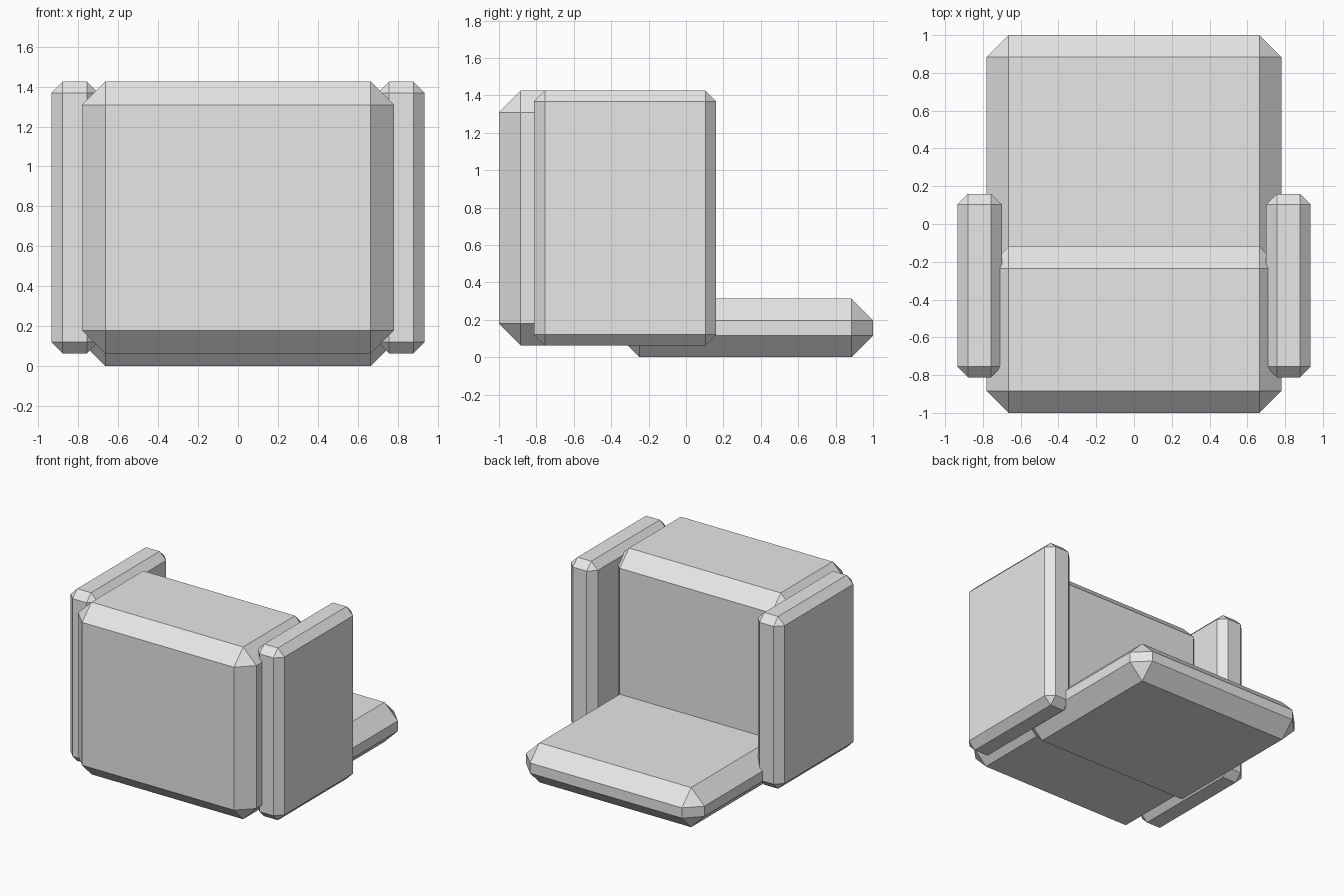
import bpy

if "Cube" in bpy.data.objects:
    bpy.data.objects.remove(bpy.data.objects["Cube"], do_unlink=True)

# Single plain upholstery colour
grey = bpy.data.materials.new("light_grey")
grey.use_nodes = True
colour = (0.8, 0.8, 0.8, 1)
grey.diffuse_color = colour
grey.node_tree.nodes["Principled BSDF"].inputs["Base Color"].default_value = colour


def chamfered_box(name, low, high, chamfer):
    """Box between two corners with a flat chamfer along every edge."""
    centre = [(a + b) / 2 for a, b in zip(low, high)]
    bpy.ops.mesh.primitive_cube_add(size=1, location=centre)
    box = bpy.context.object
    box.name = name
    box.scale = [b - a for a, b in zip(low, high)]
    bpy.ops.object.transform_apply(location=True, rotation=False, scale=True)
    box.data.materials.append(grey)
    bevel = box.modifiers.new("chamfer", 'BEVEL')
    bevel.width = chamfer
    bevel.segments = 1
    bevel.limit_method = 'NONE'
    return box


# Thick backrest and low seat cushion
chamfered_box("backrest", (-0.78, -1, 0.063), (0.78, -0.12, 1.425), 0.116)
chamfered_box("seat", (-0.78, -0.365, 0), (0.78, 1, 0.313), 0.116)

# Pair of arm panels, mirrored across the centre
arms = chamfered_box("armrests", (0.7, -0.812, 0.063), (0.935, 0.16, 1.425), 0.057)
arms.modifiers.new("other_side", 'MIRROR').use_axis[0] = True
